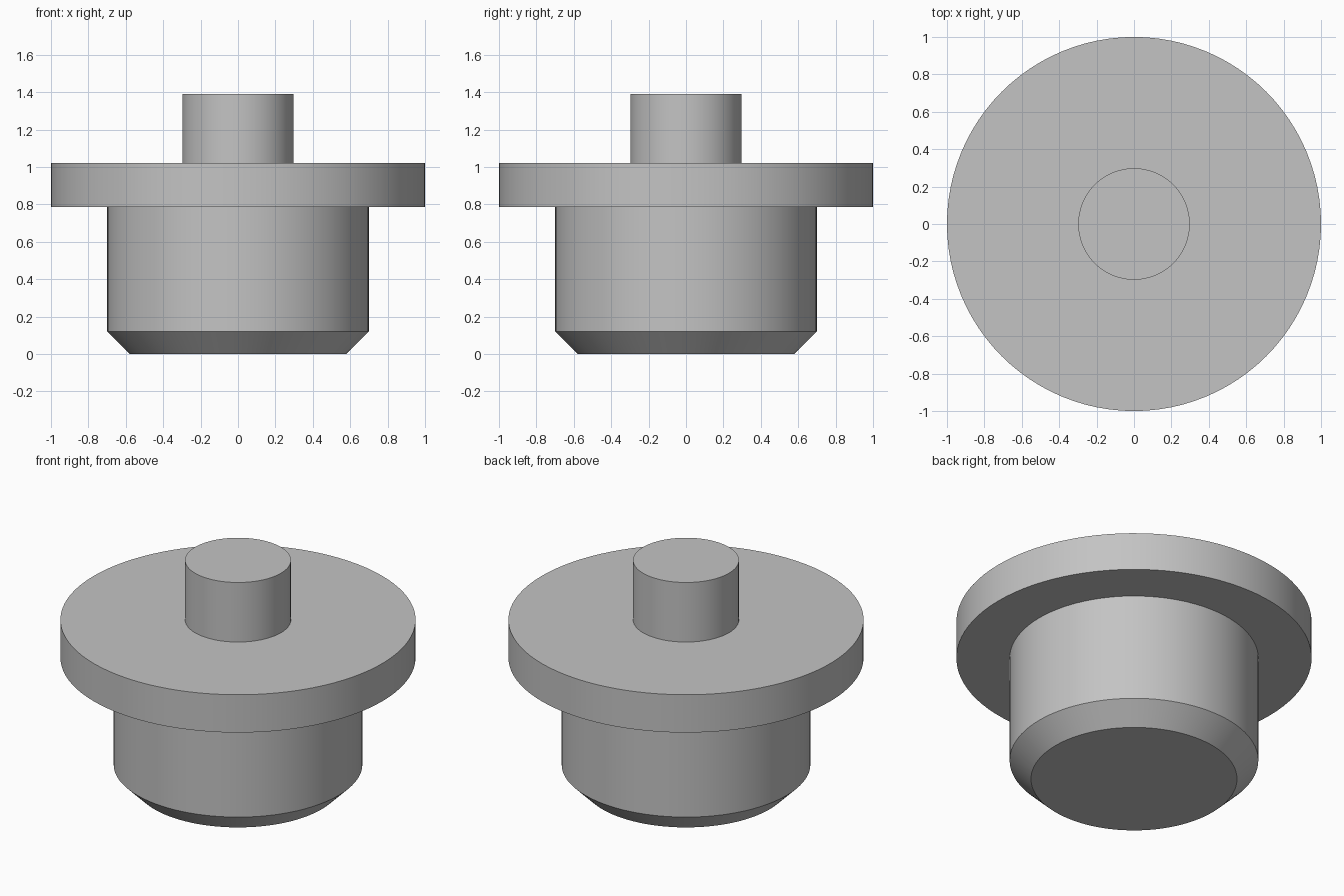
import bpy, bmesh, math

# Remove the default cube
cube = bpy.data.objects.get("Cube")
if cube:
    bpy.data.objects.remove(cube, do_unlink=True)

SEGMENTS = 96

# Plain grey material
grey = bpy.data.materials.new("grey")
grey.use_nodes = True
colour = (0.55, 0.55, 0.55, 1.0)
grey.diffuse_color = colour
grey.node_tree.nodes["Principled BSDF"].inputs["Base Color"].default_value = colour


def turned_part(name, profile, material):
    """Spin a (radius, height) profile, from axis to axis, into a closed solid."""
    bm = bmesh.new()
    verts = [bm.verts.new((r, 0, z)) for r, z in profile]
    edges = [bm.edges.new(pair) for pair in zip(verts, verts[1:])]
    bmesh.ops.spin(bm, geom=verts + edges, cent=(0, 0, 0), axis=(0, 0, 1),
                   angle=math.tau, steps=SEGMENTS, use_merge=True)
    bmesh.ops.remove_doubles(bm, verts=bm.verts, dist=0.0001)
    bmesh.ops.recalc_face_normals(bm, faces=bm.faces)
    mesh = bpy.data.meshes.new(name)
    bm.to_mesh(mesh)
    bm.free()
    mesh.materials.append(material)
    obj = bpy.data.objects.new(name, mesh)
    bpy.context.collection.objects.link(obj)
    bpy.ops.object.select_all(action="DESELECT")
    obj.select_set(True)
    bpy.context.view_layer.objects.active = obj
    bpy.ops.object.shade_smooth_by_angle(angle=math.radians(30))
    return obj


# Chamfered plug body, wide flange and narrow stem, turned as one solid
turned_part("flanged_plug", [
    (0, 0), (0.58, 0),            # flat underside
    (0.70, 0.12), (0.70, 0.785),  # chamfer and body wall
    (1.0, 0.785), (1.0, 1.02),    # flange
    (0.298, 1.02), (0.298, 1.39), # stem
    (0, 1.39),
], grey)
